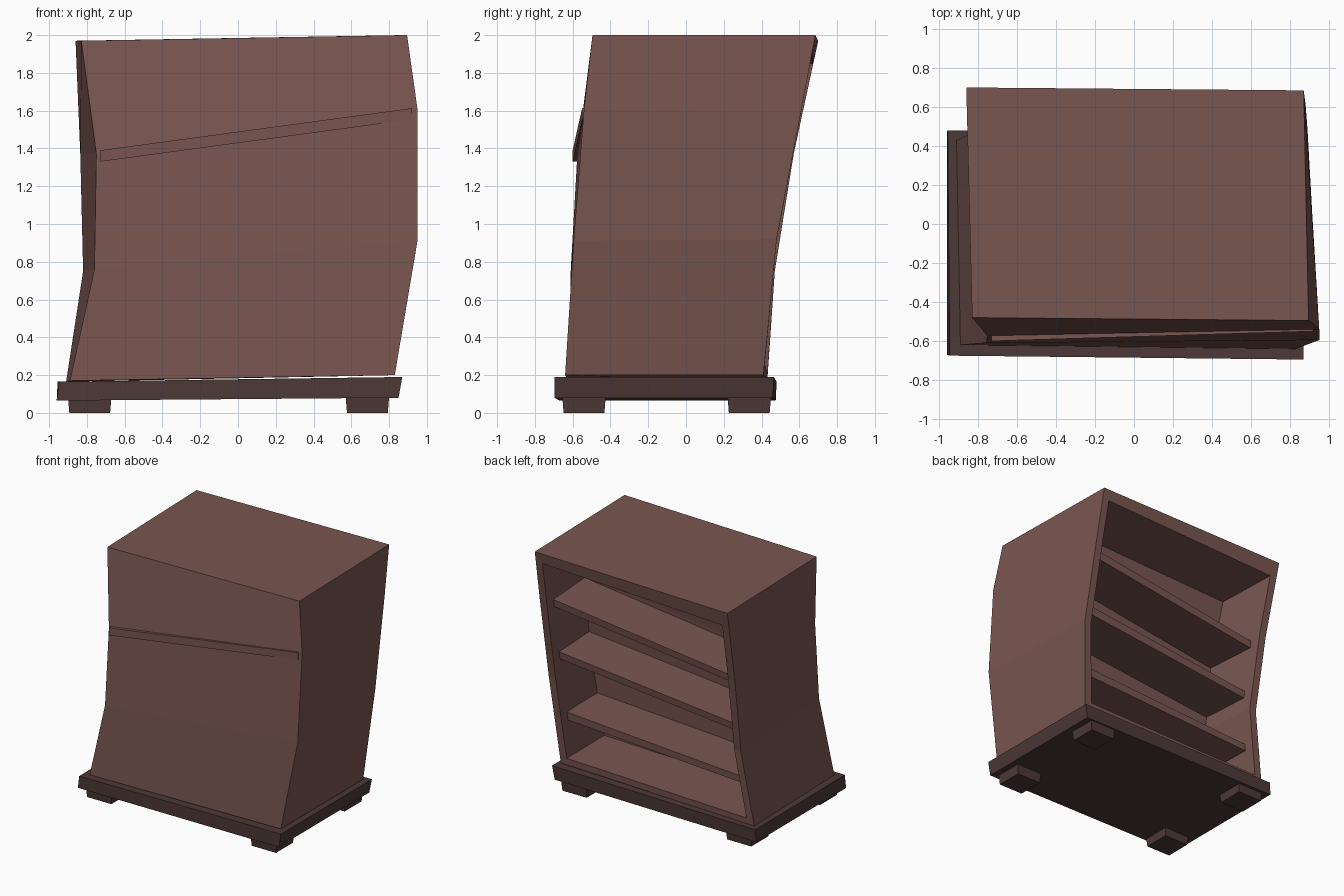
import bpy
from mathutils import Vector

old = bpy.data.objects.get("Cube")
if old:
    bpy.data.objects.remove(old, do_unlink=True)


def material(name, rgb):
    m = bpy.data.materials.new(name)
    m.use_nodes = True
    m.diffuse_color = (*rgb, 1)
    m.node_tree.nodes["Principled BSDF"].inputs["Base Color"].default_value = (*rgb, 1)
    return m


brown = material("brown wood", (0.19, 0.092, 0.08))
dark = material("dark wood", (0.073, 0.04, 0.038))


def add_mesh(name, verts, faces, mat):
    mesh = bpy.data.meshes.new(name)
    mesh.from_pydata(verts, [], faces)
    mesh.materials.append(mat)
    ob = bpy.data.objects.new(name, mesh)
    bpy.context.collection.objects.link(ob)
    return ob


# Corners of the warped case at four levels:
# front -x, front +x, back +x, back -x
levels = [
    [(-0.89, -0.62, 0.17), (0.83, -0.64, 0.2), (0.83, 0.41, 0.2), (-0.91, 0.43, 0.165)],
    [(-0.76, -0.61, 0.76), (0.95, -0.595, 0.91), (0.89, 0.48, 0.92), (-0.82, 0.47, 0.75)],
    [(-0.75, -0.575, 1.37), (0.95, -0.54, 1.61), (0.88, 0.61, 1.6), (-0.835, 0.57, 1.37)],
    [(-0.83, -0.48, 1.97), (0.895, -0.495, 2.0), (0.87, 0.685, 2.0), (-0.86, 0.70, 1.97)],
]


def at(u, v, w):
    """Point in the warped case: u across, v front to back, w up through the levels."""
    i = min(int(w), 2)
    a, b, c, d = (Vector(p).lerp(Vector(q), w - i) for p, q in zip(levels[i], levels[i + 1]))
    return a.lerp(b, u).lerp(d.lerp(c, u), v)


def ring(u0, u1, v0, v1, w):
    return [at(u, v, w) for u, v in ((u0, v0), (u1, v0), (u1, v1), (u0, v1))]


def block(name, rings, mat):
    """Closed block lofted through rings of four corners."""
    verts = [p for r in rings for p in r]
    top = len(verts) - 4
    faces = [(3, 2, 1, 0), tuple(range(top, top + 4))]
    for k in range(0, top, 4):
        for i in range(4):
            j = (i + 1) % 4
            faces.append((k + i, k + j, k + j + 4, k + i + 4))
    return add_mesh(name, verts, faces, mat)


# Case shell with the recess open at the back
heights_out = [0, 1, 2, 3]
heights_in = [0.08, 1, 2, 2.79]
verts, faces = [], []
for w in heights_out:
    verts += ring(0, 1, 0, 1, w)
for w in heights_in:
    verts += ring(0.035, 0.965, 0.54, 1, w)
faces += [(3, 2, 1, 0), (12, 13, 14, 15), (16, 17, 18, 19), (31, 30, 29, 28)]
for k in (0, 4, 8):
    for i in (0, 1, 3):
        j = (i + 1) % 4
        faces.append((k + i, k + j, k + j + 4, k + i + 4))
        faces.append((k + i + 20, k + j + 20, k + j + 16, k + i + 16))
    faces.append((k + 2, k + 18, k + 22, k + 6))
    faces.append((k + 19, k + 3, k + 7, k + 23))
faces += [(2, 3, 19, 18), (30, 31, 15, 14)]
add_mesh("case", verts, faces, brown)

# Slanted shelves inside the recess
for n, top in enumerate((0.56, 1.28, 1.95)):
    block(f"shelf_{n + 1}", [ring(0.03, 0.97, 0.53, 0.92, w) for w in (top - 0.09, top)], brown)

# Slanted trim strip on the front
strip = []
for dz in (-0.03, 0.03):
    strip.append([(-0.73, -0.6, 1.36 + dz), (0.92, -0.55, 1.583 + dz),
                  (0.92, -0.51, 1.583 + dz), (-0.73, -0.55, 1.36 + dz)])
block("front_strip", strip, brown)

# Plinth slab, slightly out of square
block("plinth", [
    [(-0.96, -0.67, 0.065), (0.85, -0.695, 0.08), (0.85, 0.46, 0.08), (-0.96, 0.475, 0.065)],
    [(-0.945, -0.675, 0.165), (0.87, -0.695, 0.19), (0.87, 0.465, 0.19), (-0.955, 0.48, 0.165)],
], dark)

# Four feet
for side, x in (("right", -0.785), ("left", 0.685)):
    for end, y in (("front", -0.54), ("back", 0.335)):
        rings = []
        for z, g in ((0, 0.108), (0.085, 0.115)):
            rings.append([(x - g, y - g, z), (x + g, y - g, z), (x + g, y + g, z), (x - g, y + g, z)])
        block(f"{end}_{side}_foot", rings, dark)
